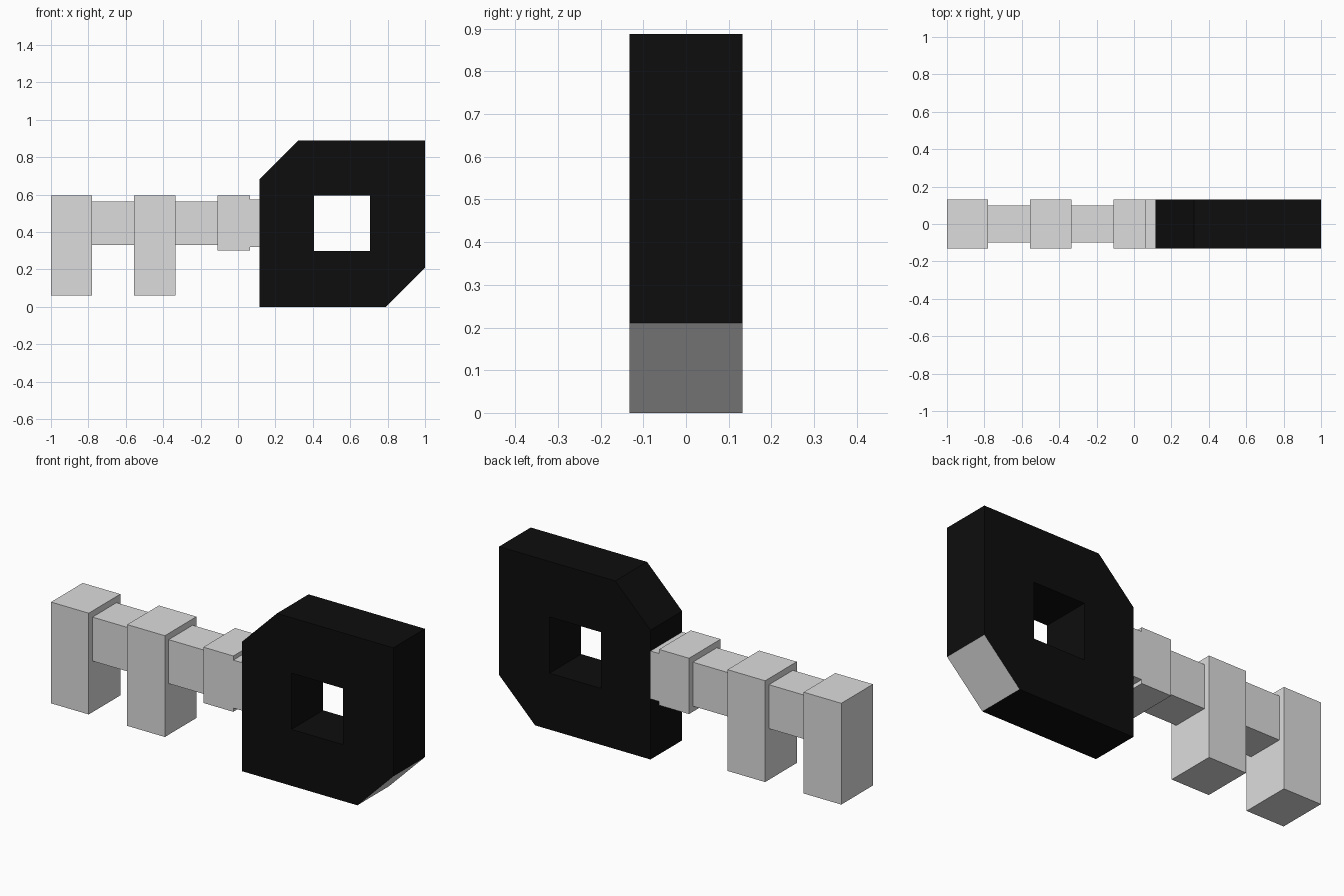
import bpy
import bmesh
from mathutils import Vector

cube = bpy.data.objects.get("Cube")
if cube:
    bpy.data.objects.remove(cube, do_unlink=True)


def make_material(name, value):
    mat = bpy.data.materials.new(name)
    mat.use_nodes = True
    colour = (value, value, value, 1)
    mat.diffuse_color = colour
    mat.node_tree.nodes["Principled BSDF"].inputs["Base Color"].default_value = colour
    return mat


metal = make_material("light grey metal", 0.72)
black = make_material("black grip", 0.004)
HALF = 0.132   # half thickness of head, teeth and collar
SLIM = 0.1     # half thickness of the shaft


def finish(name, bm, *materials):
    mesh = bpy.data.meshes.new(name)
    bm.to_mesh(mesh)
    bm.free()
    for mat in materials:
        mesh.materials.append(mat)
    obj = bpy.data.objects.new(name, mesh)
    bpy.context.collection.objects.link(obj)
    return obj


def block(name, x0, x1, z0, z1, half):
    bm = bmesh.new()
    bmesh.ops.create_cube(bm, size=1)
    bmesh.ops.scale(bm, vec=(x1 - x0, 2 * half, z1 - z0), verts=bm.verts)
    bmesh.ops.translate(bm, vec=((x0 + x1) / 2, 0, (z0 + z1) / 2), verts=bm.verts)
    return finish(name, bm, metal)


# Teeth, shaft sections and stepped collar
block("end_tooth", -1, -0.78, 0.06, 0.595, HALF)
block("inner_tooth", -0.555, -0.335, 0.06, 0.595, HALF)
block("outer_shaft", -0.78, -0.555, 0.33, 0.562, SLIM)
block("inner_shaft", -0.335, -0.11, 0.33, 0.562, SLIM)
block("collar", -0.11, 0.065, 0.3, 0.595, HALF)
block("collar_neck", 0.065, 0.115, 0.32, 0.573, HALF)

# Head: outline with two cut corners and a square hole, extruded in depth
outline = [(0.115, 0), (0.79, 0), (1, 0.21), (1, 0.888), (0.32, 0.888), (0.115, 0.683)]
hole = [(0.405, 0.298), (0.705, 0.298), (0.705, 0.595), (0.405, 0.595)]
bm = bmesh.new()
edges = []
for loop in (outline, hole):
    verts = [bm.verts.new((x, -HALF, z)) for x, z in loop]
    edges += [bm.edges.new((v, verts[i - 1])) for i, v in enumerate(verts)]
bmesh.ops.triangle_fill(bm, edges=edges, use_beauty=True, normal=Vector((0, -1, 0)))
result = bmesh.ops.extrude_face_region(bm, geom=bm.faces[:], use_keep_orig=True)
back = [g for g in result["geom"] if isinstance(g, bmesh.types.BMVert)]
bmesh.ops.translate(bm, vec=(0, 2 * HALF, 0), verts=back)
bmesh.ops.recalc_face_normals(bm, faces=bm.faces[:])

# The lower cut corner is bare metal
bm.normal_update()
for face in bm.faces:
    if face.normal.x > 0.5 and face.normal.z < -0.5:
        face.material_index = 1
finish("head", bm, black, metal)
